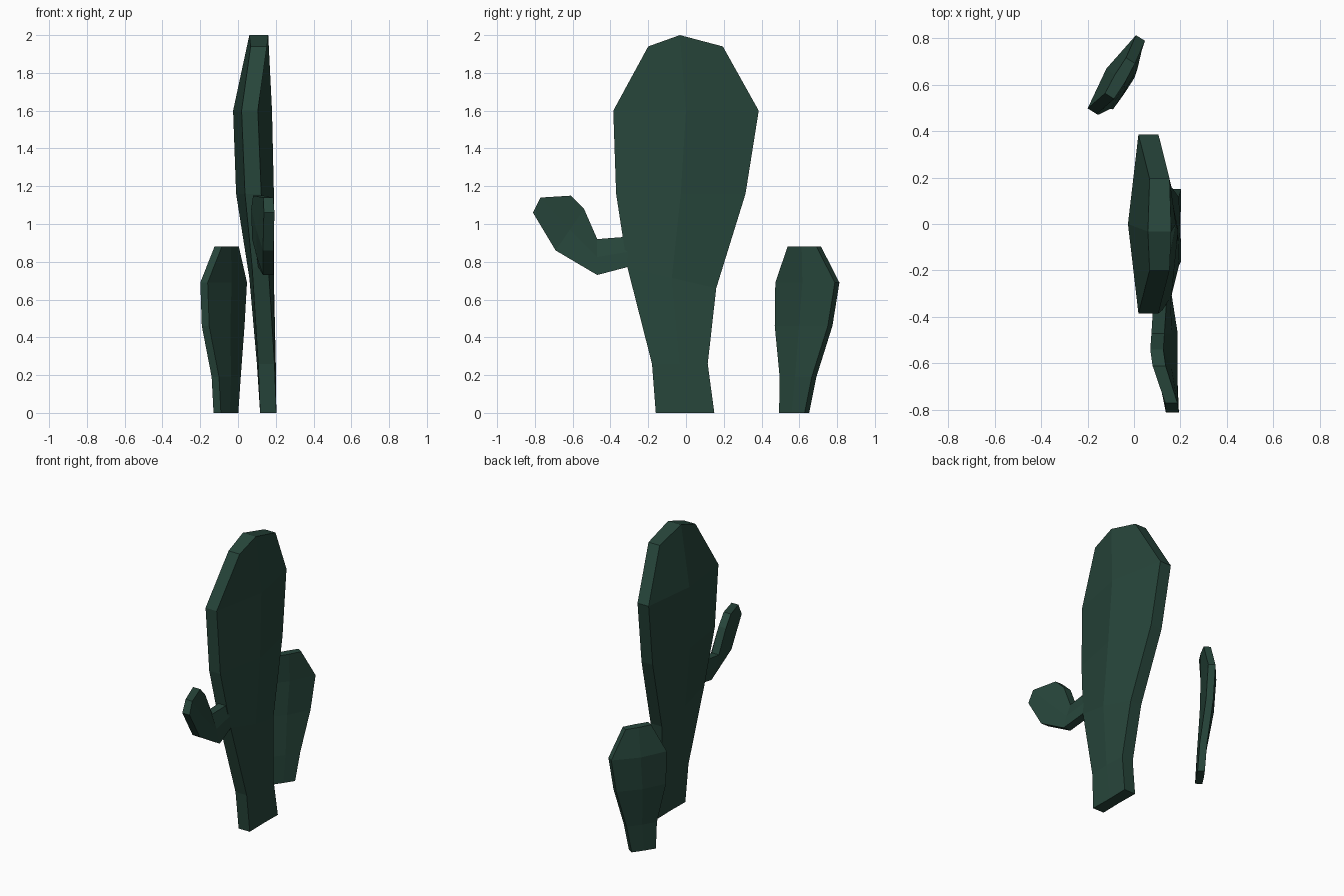
import bpy, bmesh
from mathutils import Vector

if "Cube" in bpy.data.objects:
    bpy.data.objects.remove(bpy.data.objects["Cube"])

green = bpy.data.materials.new("cactus_green")
green.diffuse_color = (0.02, 0.06, 0.043, 1)
green.use_nodes = True
green.node_tree.nodes["Principled BSDF"].inputs["Base Color"].default_value = green.diffuse_color


def pad(name, rows, normal, edge_half, crown=(0, 0, 0)):
    """Loft a flat pad. Row: left xyz, right xyz, centre offset, centre half thickness."""
    n = Vector(normal).normalized()
    bm = bmesh.new()
    rings = []
    for i, r in enumerate(rows):
        left, right = Vector(r[:3]), Vector(r[3:6])
        mid = (left + right) / 2 + n * r[6]
        if i == len(rows) - 1:
            mid += Vector(crown)
        cols = [(left, edge_half), (mid, r[7]), (right, edge_half)]
        ring = [p + n * h for p, h in cols] + [p - n * h for p, h in reversed(cols)]
        rings.append([bm.verts.new(p) for p in ring])
    for a, b in zip(rings, rings[1:]):
        for k in range(6):
            m = (k + 1) % 6
            bm.faces.new((a[k], a[m], b[m], b[k]))
    for ring in (rings[0], rings[-1]):
        bm.faces.new((ring[0], ring[1], ring[4], ring[5]))
        bm.faces.new((ring[1], ring[2], ring[3], ring[4]))
    bmesh.ops.recalc_face_normals(bm, faces=bm.faces)
    mesh = bpy.data.meshes.new(name)
    bm.to_mesh(mesh)
    bm.free()
    mesh.materials.append(green)
    ob = bpy.data.objects.new(name, mesh)
    bpy.context.collection.objects.link(ob)
    return ob


# Tall main pad, leaning and bulging toward the middle
pad("main_pad", [
    (.16, -.16, 0, .16, .15, 0, 0, .04),
    (.15, -.18, .26, .15, .115, .26, 0, .05),
    (.118, -.31, .77, .118, .16, .66, .007, .065),
    (.08, -.37, 1.16, .08, .315, 1.16, .01, .10),
    (.062, -.385, 1.6, .062, .385, 1.6, .015, .103),
    (.11, -.20, 1.94, .11, .195, 1.94, 0, .05),
], (1, 0, 0), .043, (0, -.03, .06))

# Small bent arm growing from the main pad's side
pad("side_arm", [
    (.13, -.28, .78, .115, -.28, .935, 0, .032),
    (.16, -.47, .73, .103, -.47, .92, 0, .032),
    (.16, -.69, .86, .098, -.54, 1.08, 0, .032),
    (.165, -.81, 1.06, .108, -.61, 1.15, 0, .026),
], (1, 0, 0), .028, (.024, -.06, .035))

# Separate short pad standing behind, turned about z
pad("small_pad", [
    (-.11, .505, 0, -.018, .64, 0, 0, .025),
    (-.12, .508, .19, -.005, .678, .19, 0, .03),
    (-.172, .482, .46, .015, .763, .46, 0, .045),
    (-.18, .485, .69, .028, .80, .69, 0, .05),
    (-.105, .55, .88, -.015, .703, .88, 0, .027),
], (.85, -.53, 0), .023)
